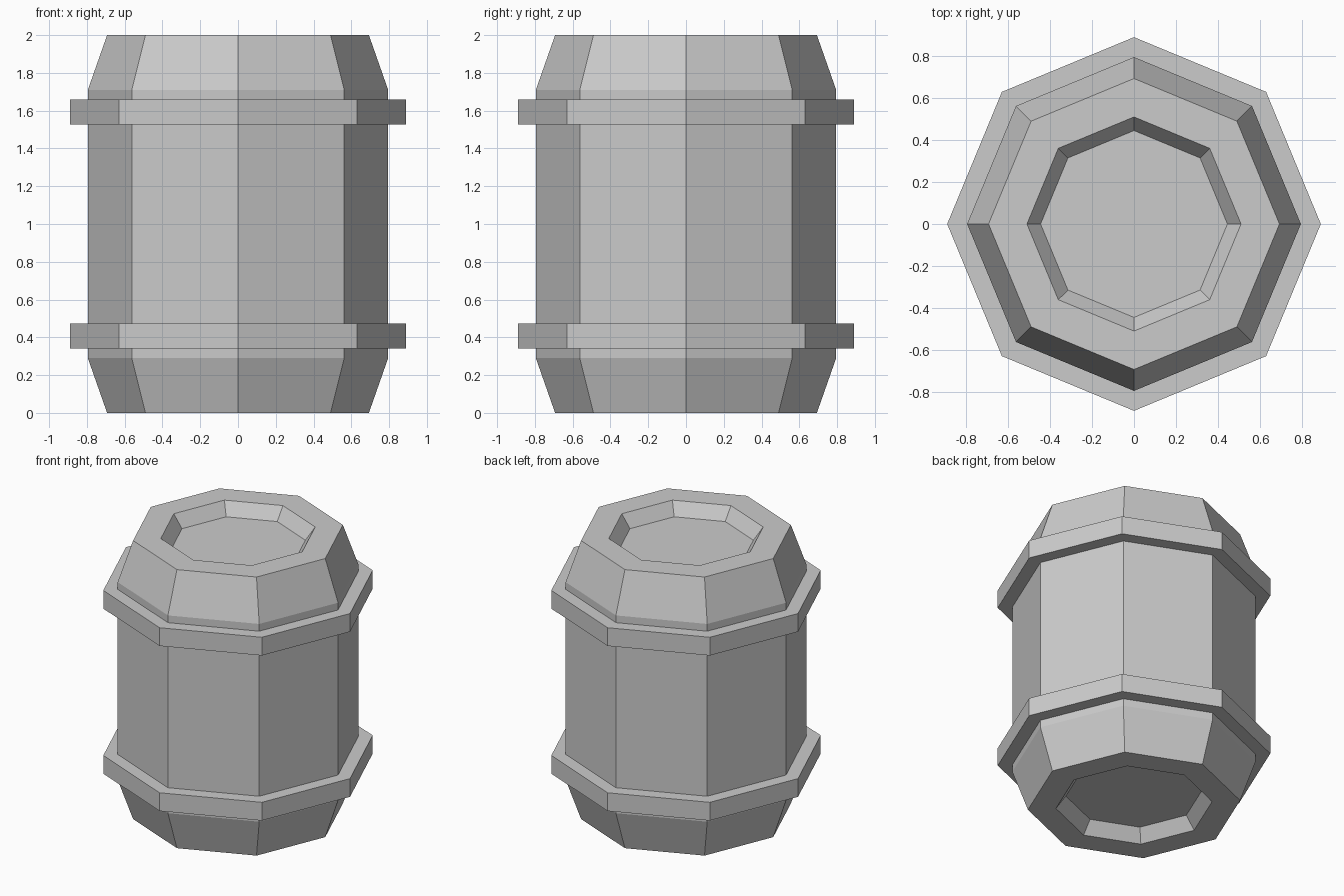
import bpy, bmesh
from math import sin, cos, tau

if "Cube" in bpy.data.objects:
    bpy.data.objects.remove(bpy.data.objects["Cube"])

SIDES = 8


def lathe(name, profile, closed=False):
    """Revolve (radius, z) points into a flat-faced octagonal part."""
    bm = bmesh.new()
    rings = [[bm.verts.new((r * cos(tau * i / SIDES), r * sin(tau * i / SIDES), z))
              for i in range(SIDES)] for r, z in profile]
    pairs = list(zip(rings, rings[1:]))
    if closed:
        pairs.append((rings[-1], rings[0]))
    for a, b in pairs:
        for i in range(SIDES):
            j = (i + 1) % SIDES
            bm.faces.new((a[i], a[j], b[j], b[i]))
    if not closed:
        bm.faces.new(rings[0][::-1])
        bm.faces.new(rings[-1])
    bmesh.ops.recalc_face_normals(bm, faces=bm.faces)
    mesh = bpy.data.meshes.new(name)
    bm.to_mesh(mesh)
    bm.free()
    obj = bpy.data.objects.new(name, mesh)
    bpy.context.collection.objects.link(obj)
    return obj


# Barrel body: tapered ends with a recessed panel, mirrored top to bottom
lower = [(0.445, 0.09), (0.51, 0.0), (0.693, 0.0), (0.795, 0.29)]
upper = [(r, 2 - z) for r, z in reversed(lower)]
lathe("barrel_body", lower + upper)

# Raised hoops around the body
for name, z0, z1 in (("lower_hoop", 0.342, 0.473), ("upper_hoop", 1.527, 1.658)):
    lathe(name, [(0.79, z0), (0.89, z0), (0.89, z1), (0.79, z1)], closed=True)
